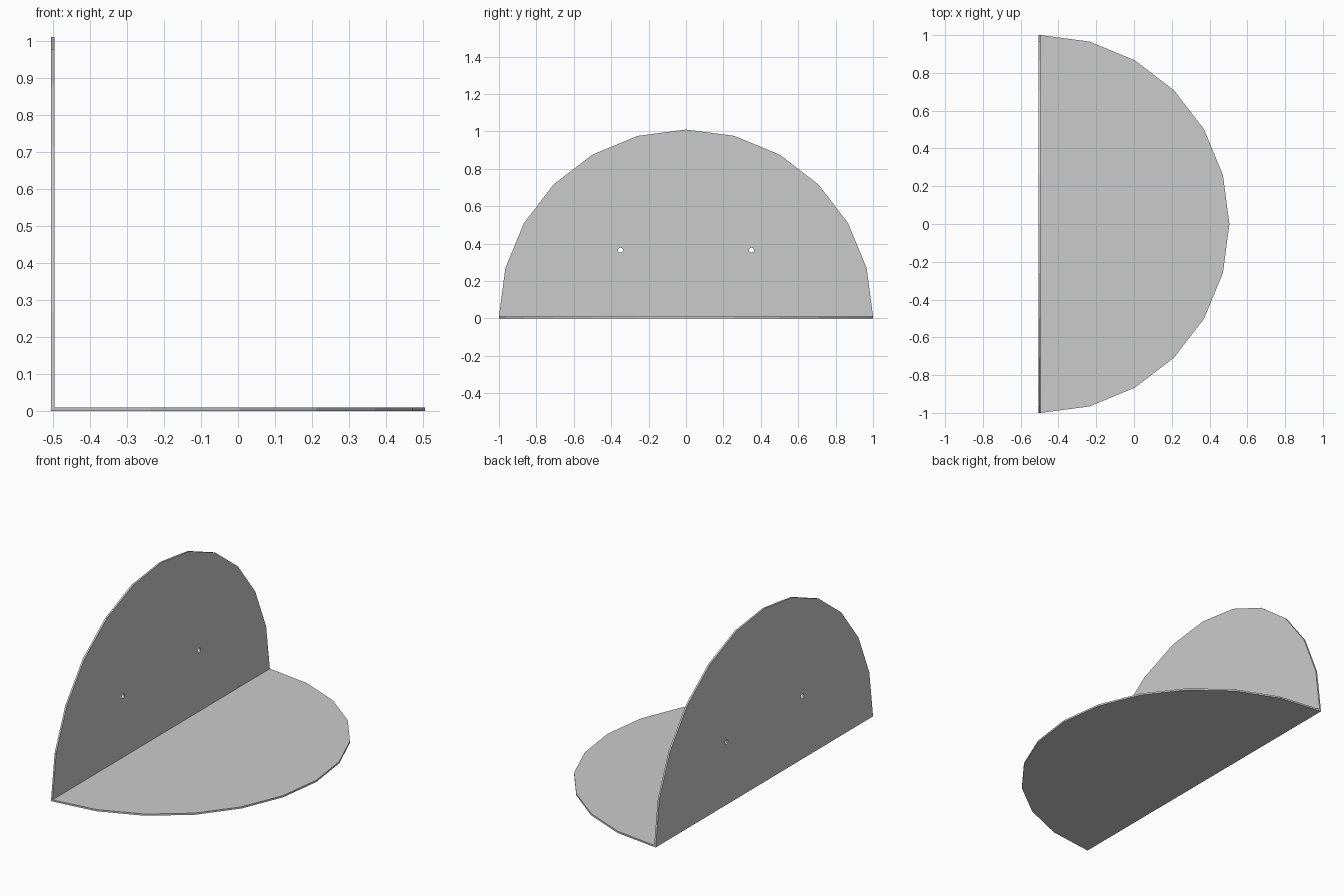
import bpy, bmesh
from math import sin, cos, pi

if "Cube" in bpy.data.objects:
    bpy.data.objects.remove(bpy.data.objects["Cube"])

T = 0.01            # sheet thickness
X0, Z0 = -0.495, T  # inner fold line
SEGMENTS = 12       # sides per half disc

# Folded sheet: two half discs sharing the fold edge
bm = bmesh.new()
end_a = bm.verts.new((X0, 1, Z0))
end_b = bm.verts.new((X0, -1, Z0))
arc = [(cos(pi * i / SEGMENTS), sin(pi * i / SEGMENTS)) for i in range(1, SEGMENTS)]
floor = [bm.verts.new((X0 + s, c, Z0)) for c, s in arc]
wall = [bm.verts.new((X0, c, Z0 + s)) for c, s in arc]
floor_face = bm.faces.new([end_a] + floor + [end_b])
wall_face = bm.faces.new([end_a] + wall + [end_b])
bm.normal_update()
if floor_face.normal.z < 0:
    floor_face.normal_flip()
if wall_face.normal.x < 0:
    wall_face.normal_flip()
mesh = bpy.data.meshes.new("folded_half_disc_bracket")
bm.to_mesh(mesh)
bm.free()
bracket = bpy.data.objects.new("folded_half_disc_bracket", mesh)
bpy.context.collection.objects.link(bracket)

# Thickness grows outward from the inner faces
solid = bracket.modifiers.new("thickness", 'SOLIDIFY')
solid.thickness = T
solid.offset = -1
solid.use_even_offset = True

# Two screw holes through the upright half
for side, y in (("left", -0.35), ("right", 0.35)):
    bpy.ops.mesh.primitive_cylinder_add(vertices=12, radius=0.014, depth=0.1,
                                        location=(-0.5, y, 0.365), rotation=(0, pi / 2, 0))
    cutter = bpy.context.object
    cutter.name = f"hole_cutter_{side}"
    cutter.hide_render = True
    cutter.display_type = 'WIRE'
    cut = bracket.modifiers.new(f"hole_{side}", 'BOOLEAN')
    cut.operation = 'DIFFERENCE'
    cut.solver = 'EXACT'
    cut.object = cutter
